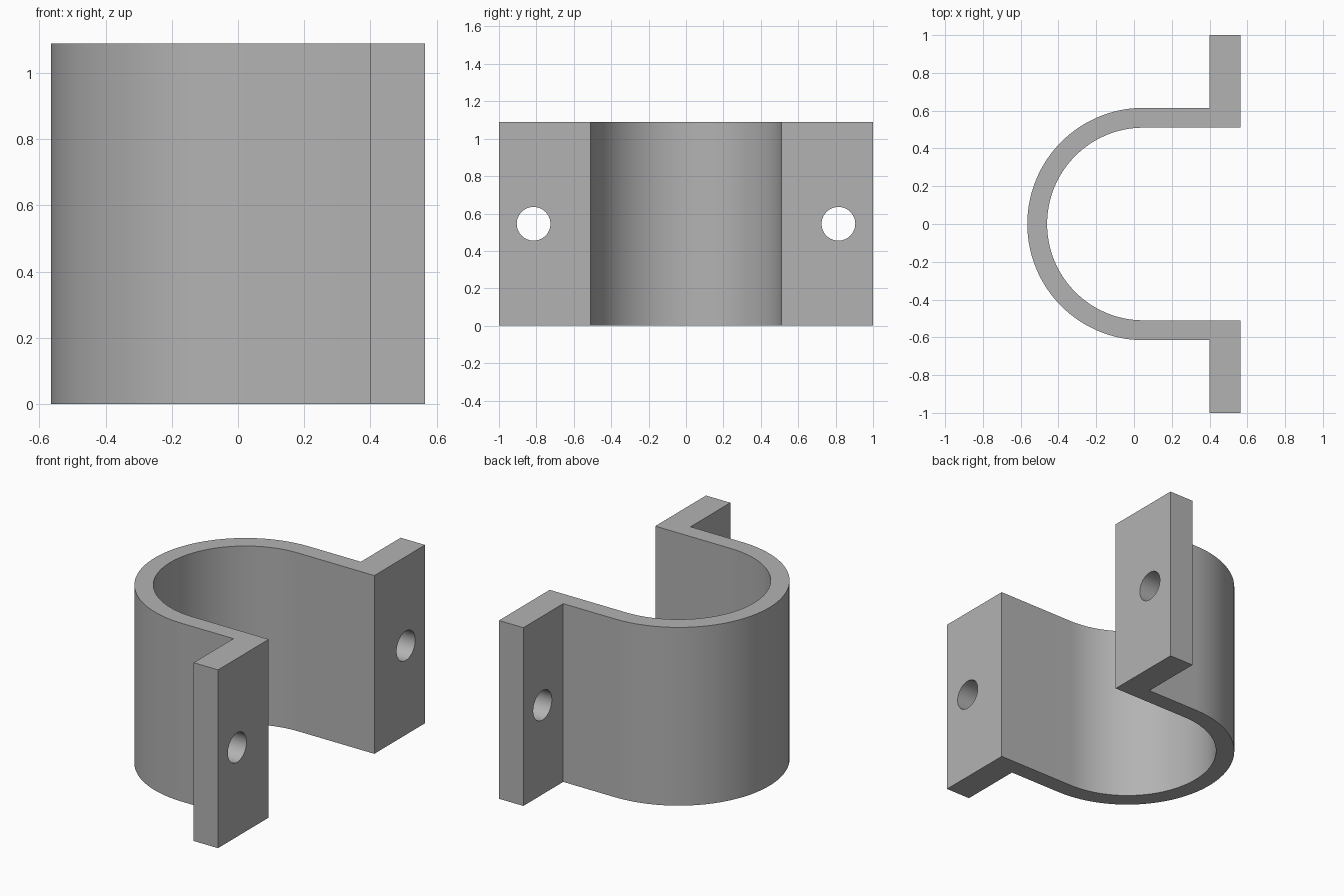
import bpy, bmesh, math

cube = bpy.data.objects.get("Cube")
if cube:
    bpy.data.objects.remove(cube, do_unlink=True)

HEIGHT = 1.09
CENTRE_X = 0.05               # axis of the curved saddle
R_OUT, R_IN = 0.615, 0.51
FLANGE_BACK, FLANGE_FACE = 0.40, 0.565
HOLE_Y, HOLE_R = 0.815, 0.09
STEPS = 64

grey = bpy.data.materials.new("plain grey")
grey.use_nodes = True
colour = (0.45, 0.45, 0.45, 1)
grey.diffuse_color = colour
grey.node_tree.nodes["Principled BSDF"].inputs["Base Color"].default_value = colour


def half_circle(radius):
    """Points from the +y end round the -x side to the -y end."""
    angles = [math.pi * (0.5 + i / STEPS) for i in range(STEPS + 1)]
    return [(CENTRE_X + radius * math.cos(a), radius * math.sin(a)) for a in angles]


def activate(obj):
    bpy.ops.object.select_all(action='DESELECT')
    obj.select_set(True)
    bpy.context.view_layer.objects.active = obj


# Clamp outline: outer saddle, flange, inner saddle, flange
outline = half_circle(R_OUT)
outline += [(FLANGE_BACK, -R_OUT), (FLANGE_BACK, -1), (FLANGE_FACE, -1), (FLANGE_FACE, -R_IN)]
outline += reversed(half_circle(R_IN))
outline += [(FLANGE_FACE, R_IN), (FLANGE_FACE, 1), (FLANGE_BACK, 1), (FLANGE_BACK, R_OUT)]

bm = bmesh.new()
base = bm.faces.new([bm.verts.new((x, y, 0)) for x, y in outline])
top = bmesh.ops.extrude_face_region(bm, geom=[base])["geom"]
bmesh.ops.translate(bm, vec=(0, 0, HEIGHT),
                    verts=[g for g in top if isinstance(g, bmesh.types.BMVert)])
bmesh.ops.recalc_face_normals(bm, faces=bm.faces)
mesh = bpy.data.meshes.new("pipe_clamp")
bm.to_mesh(mesh)
bm.free()
mesh.materials.append(grey)
clamp = bpy.data.objects.new("pipe_clamp", mesh)
bpy.context.collection.objects.link(clamp)

# Bolt hole through each flange
for side in (-1, 1):
    bpy.ops.mesh.primitive_cylinder_add(
        vertices=48, radius=HOLE_R, depth=0.4, rotation=(0, math.pi / 2, 0),
        location=((FLANGE_BACK + FLANGE_FACE) / 2, side * HOLE_Y, HEIGHT / 2))
    cutter = bpy.context.object
    cutter.name = "bolt_hole_cutter"
    cutter.hide_render = True
    cutter.data.materials.append(grey)
    activate(clamp)
    hole = clamp.modifiers.new("bolt_hole", 'BOOLEAN')
    hole.operation = 'DIFFERENCE'
    hole.solver = 'EXACT'
    hole.object = cutter
    bpy.ops.object.modifier_apply(modifier=hole.name)
    bpy.data.objects.remove(cutter, do_unlink=True)

activate(clamp)
bpy.ops.object.shade_smooth_by_angle(angle=math.radians(30))
